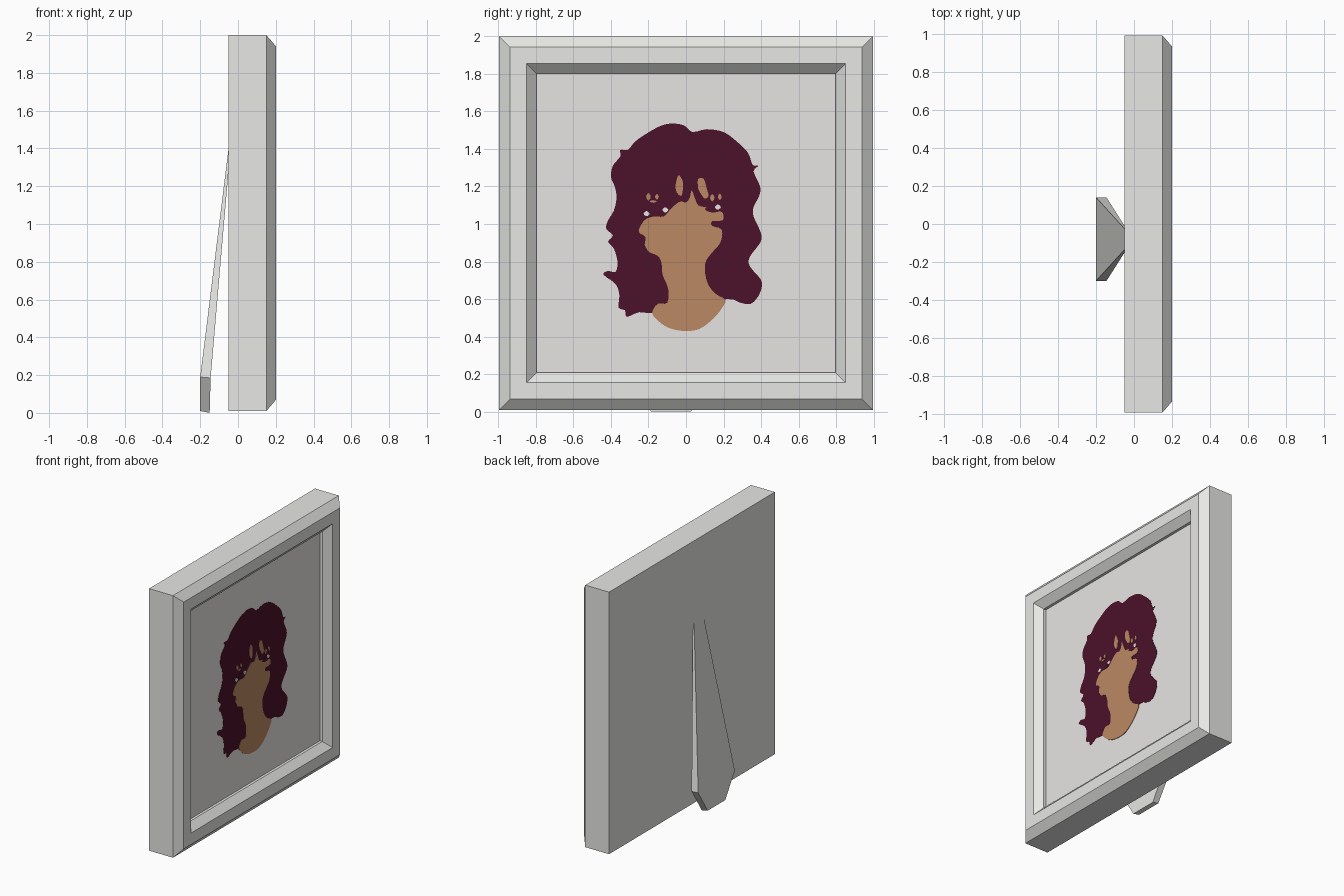
import bpy, bmesh
from mathutils import Vector

if "Cube" in bpy.data.objects:
    bpy.data.objects.remove(bpy.data.objects["Cube"])

CZ = 1.005          # height of the frame centre
PANEL_X = 0.13      # depth of the picture surface


def material(name, rgb):
    m = bpy.data.materials.new(name)
    m.diffuse_color = (*rgb, 1)
    m.use_nodes = True
    m.node_tree.nodes["Principled BSDF"].inputs["Base Color"].default_value = m.diffuse_color
    return m


GREY = material("frame_grey", (0.80, 0.80, 0.78))
PAPER = material("paper_grey", (0.80, 0.785, 0.775))
HAIR = material("dark_plum", (0.072, 0.0055, 0.023))
SKIN = material("warm_tan", (0.50, 0.248, 0.125))
WHITE = material("eye_white", (0.95, 0.95, 0.95))


def finish(bm, name, mat):
    bmesh.ops.recalc_face_normals(bm, faces=bm.faces)
    me = bpy.data.meshes.new(name)
    bm.to_mesh(me)
    bm.free()
    me.materials.append(mat)
    ob = bpy.data.objects.new(name, me)
    bpy.context.collection.objects.link(ob)
    return ob


def loft(name, rings, mat):
    """Skin a list of point rings and cap both ends."""
    bm = bmesh.new()
    loops = [[bm.verts.new(p) for p in ring] for ring in rings]
    n = len(loops[0])
    for a, b in zip(loops, loops[1:]):
        for i in range(n):
            j = (i + 1) % n
            bm.faces.new((a[i], a[j], b[j], b[i]))
    bm.faces.new(loops[0])
    bm.faces.new(loops[-1])
    return finish(bm, name, mat)


def square(x, h):
    return [(x, sy * h, CZ + sz * h) for sy, sz in ((-1, -1), (1, -1), (1, 1), (-1, 1))]


def smooth_loop(pts, steps=3):
    """Closed Catmull-Rom curve through the points."""
    pts = [Vector(p) for p in pts]
    n, out = len(pts), []
    for i in range(n):
        a, b, c, d = (pts[(i + k) % n] for k in (-1, 0, 1, 2))
        for s in range(steps):
            t = s / steps
            out.append(0.5 * (2 * b + (c - a) * t + (2 * a - 5 * b + 4 * c - d) * t * t
                              + (3 * b - a - 3 * c + d) * t ** 3))
    return out


def plate(name, pts, layer, mat):
    """Thin cut-out on the picture; points are (y, z) in hundredths."""
    x = PANEL_X + 0.002 * layer
    bm = bmesh.new()
    face = bm.faces.new([bm.verts.new((x, p.x / 100, p.y / 100)) for p in smooth_loop(pts)])
    ext = bmesh.ops.extrude_face_region(bm, geom=[face], use_keep_orig=True)
    for v in ext["geom"]:
        if isinstance(v, bmesh.types.BMVert):
            v.co.x = PANEL_X - 0.001
    bmesh.ops.triangulate(bm, faces=[f for f in bm.faces if len(f.verts) > 4])
    return finish(bm, name, mat)


# Frame: bevelled outside, flat lip, sloped inside, small step down to the picture
loft("frame", [square(x, h) for x, h in (
    (-0.05, 0.995), (0.15, 0.995), (0.20, 0.937), (0.20, 0.85), (0.15, 0.797), (0.12, 0.797))], GREY)
loft("picture_panel", [square(x, 0.797) for x in (0.121, PANEL_X)], PAPER)

# Tapered easel leg behind the frame: (outer x, inner x, outer z, inner z, half width)
leg = []
for xo, xi, zo, zi, w in ((-0.05, -0.04, 1.40, 1.40, 0.055),
                          (-0.20, -0.145, 0.19, 0.185, 0.22),
                          (-0.20, -0.15, 0.01, 0.0, 0.105)):
    leg.append([(xo, -0.08 - w, zo), (xo, -0.08 + w, zo), (xi, -0.08 + w, zi), (xi, -0.08 - w, zi)])
loft("easel_leg", leg, GREY)

# Portrait hair
plate("portrait_hair", [
    (3.5, 149), (11, 150.5), (20, 149), (27, 144), (33, 138), (35.5, 131.5), (38.5, 131),
    (36, 128), (39.5, 120), (39, 115), (36, 109), (36, 104), (40, 95), (39.5, 90),
    (34, 82.5), (34, 77.5), (39.5, 71), (40.5, 67), (38.5, 61.5), (34.5, 57.5), (29, 58),
    (22, 60), (0, 56), (-17, 52.5), (-25, 53), (-31.5, 50.5), (-32.5, 54), (-36, 55.5),
    (-35.5, 62), (-37.5, 68), (-44, 73), (-41.5, 75), (-37.5, 74.5), (-36.5, 80),
    (-38.5, 87), (-41.5, 90.5), (-39, 94), (-42.5, 97.5), (-41.5, 102), (-38.5, 107),
    (-37, 114), (-38, 120), (-40, 125), (-39, 131), (-35, 136), (-35, 139.5), (-31, 139.5),
    (-27, 144), (-20.5, 148.5), (-13, 152.5), (-7, 153.5), (-1, 152.5)], 1, HAIR)

# Portrait face, with skin showing through the fringe
plate("portrait_face", [
    (-18, 53), (-16, 49.5), (-10, 45), (-1.5, 43), (7, 44), (14.5, 49.5), (19, 55),
    (21, 59.5), (15.5, 63), (11.5, 68.5), (10, 76), (11, 81), (15, 86), (18.5, 90.5),
    (19, 97), (14, 99), (14, 101.5), (19.5, 102), (19.5, 106), (15.5, 107.5), (10, 109),
    (6.5, 110), (5, 113), (3, 118), (2, 114), (0, 111.5), (-3, 112), (-6, 110),
    (-9, 107), (-12, 104), (-17, 104), (-21.5, 102.5), (-24.5, 98.5), (-25, 95.5),
    (-21.5, 93), (-22, 89), (-19.5, 85), (-15, 83), (-13, 79), (-12.5, 73), (-9.5, 65.5),
    (-10, 58), (-15, 57.5)], 2, SKIN)
plate("fringe_gap_left", [(-4, 126), (-2, 123.5), (-1.5, 120), (-2.5, 115), (-5, 117), (-5.5, 121)], 2, SKIN)
plate("fringe_gap_right", [(6.5, 124), (9.5, 124), (11, 119), (12, 115), (10, 113.5), (8, 116), (6.5, 119)], 2, SKIN)


def fleck(name, y, z, w, h, mat):
    plate(name, [(y - w, z), (y, z - h), (y + w, z), (y, z + h)], 3, mat)


# Small brow flecks and eye highlights
for i, (y, z, w, h) in enumerate(((-20, 114.5, 1.2, 2), (-15.5, 114.5, 1, 1.5), (-17.5, 112, 2, .7),
                                  (14, 114, 1.2, 2), (18, 114.5, 1, 1.8))):
    fleck(f"brow_fleck_{i + 1}", y, z, w, h, SKIN)
for i, (y, z) in enumerate(((-21, 105.5), (-11, 107.5), (17, 109))):
    fleck(f"eye_highlight_{i + 1}", y, z, 1.6, 1.4, WHITE)

# Dark eyes over the top edge of the face
plate("eye_left", [(-19, 106), (-16, 104.2), (-12.5, 105.5), (-13, 108), (-17, 108.5)], 2.5, HAIR)
plate("eye_right", [(10, 108), (13, 106.3), (17, 106.5), (19, 108), (14, 109.5)], 2.5, HAIR)
